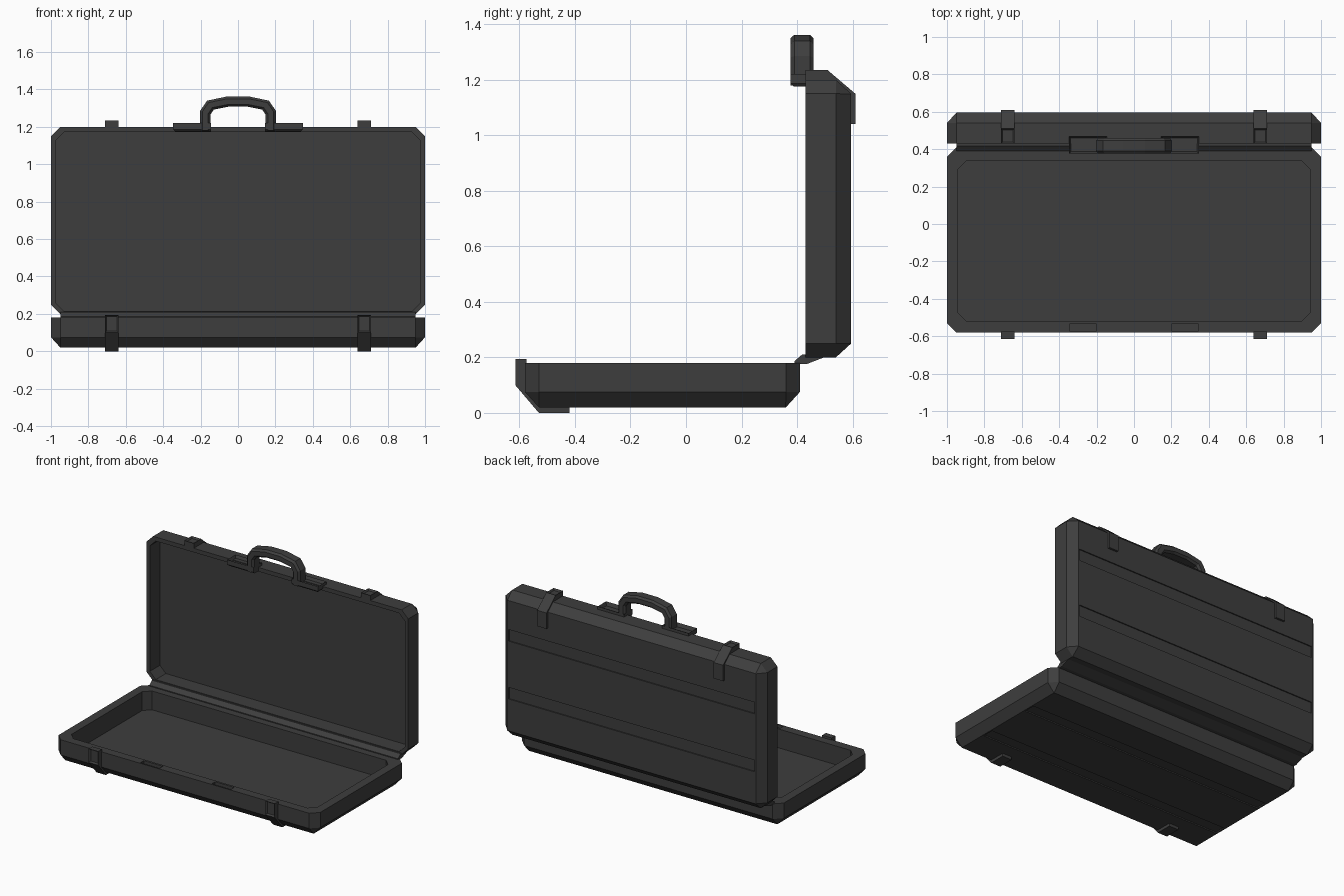
import bpy, bmesh

if "Cube" in bpy.data.objects:
    bpy.data.objects.remove(bpy.data.objects["Cube"])

mat = bpy.data.materials.new("charcoal_plastic")
mat.diffuse_color = (0.048, 0.048, 0.048, 1)
mat.use_nodes = True
mat.node_tree.nodes["Principled BSDF"].inputs["Base Color"].default_value = mat.diffuse_color


# Each half is described by x, u (distance from its free edge), d (depth from its opening)
def tray_map(x, u, d):
    return (x, -0.58 + u, 0.18 - d)


def lid_map(x, u, d):
    return (x, 0.43 + d, 1.2 - u)


def world(x, y, z):
    return (x, y, z)


def finish(bm, name):
    bmesh.ops.remove_doubles(bm, verts=bm.verts, dist=1e-5)
    bmesh.ops.recalc_face_normals(bm, faces=bm.faces)
    me = bpy.data.meshes.new(name)
    bm.to_mesh(me)
    bm.free()
    me.materials.append(mat)
    ob = bpy.data.objects.new(name, me)
    bpy.context.collection.objects.link(ob)
    return ob


def loft(bm, rings, closed=False):
    """Skin a list of equal-length vertex rings, capping the ends."""
    vs = [[bm.verts.new(p) for p in r] for r in rings]
    n = len(vs[0])
    for a, b in zip(vs, vs[1:]):
        for i in range(n):
            bm.faces.new((a[i], a[(i + 1) % n], b[(i + 1) % n], b[i]))
    bm.faces.new(vs[0])
    bm.faces.new(vs[-1])


def octagon(f, hx, u0, u1, c, d):
    pts = [(hx, u0 + c), (hx, u1 - c), (hx - c, u1), (-hx + c, u1),
           (-hx, u1 - c), (-hx, u0 + c), (-hx + c, u0), (hx - c, u0)]
    return [f(x, u, d) for x, u in pts]


def box(name, f, x0, x1, u0, u1, d0, d1):
    bm = bmesh.new()
    loft(bm, [[f(x0, u0, d), f(x1, u0, d), f(x1, u1, d), f(x0, u1, d)] for d in (d0, d1)])
    return finish(bm, name)


def shell(name, f, length, depth, hx, u0, u1, c, floor, notches):
    bm = bmesh.new()
    loft(bm, [octagon(f, hx, u0, u1, c, floor),
              octagon(f, hx, u0, u1, c, 0),
              octagon(f, 1, 0, length, 0.05, 0),
              octagon(f, 1, 0, length, 0.05, depth - 0.055),
              octagon(f, 0.95, 0.05, length - 0.05, 1e-3, depth)])
    ob = finish(bm, name)
    # long shallow grooves in the outer face, plus handle notches in the rim
    cutters = [box("cutter", f, -0.94, 0.94, u, u + 0.08, depth - 0.008, depth + 0.05)
               for u in (0.25, 0.65)]
    if notches:
        cutters += [box("cutter", f, min(s * 0.2, s * 0.345), max(s * 0.2, s * 0.345),
                        0.008, 0.045, -0.02, 0.02) for s in (-1, 1)]
    for c_ob in cutters:
        m = ob.modifiers.new("cut", 'BOOLEAN')
        m.operation, m.solver, m.object = 'DIFFERENCE', 'EXACT', c_ob
    dg = bpy.context.evaluated_depsgraph_get()
    dg.update()
    me = bpy.data.meshes.new_from_object(ob.evaluated_get(dg))
    ob.modifiers.clear()
    ob.data = me
    for c_ob in cutters:
        bpy.data.objects.remove(c_ob)
    return ob


def recess(bm, face, margin, depth):
    bmesh.ops.inset_region(bm, faces=[face], thickness=margin, depth=0)
    bmesh.ops.translate(bm, verts=face.verts, vec=face.normal * -depth)


def latch(name, f, x, start):
    """Strap wrapped around the free edge, with a recessed clip panel."""
    prof = [(-0.035, start), (-0.035, 0.08), (0.05, 0.18), (0.16, 0.18),
            (0.16, 0.155), (0.05, 0.155), (0.005, 0.1), (0.005, start)]
    bm = bmesh.new()
    loft(bm, [[f(x + s * 0.036, u, d) for u, d in prof] for s in (-1, 1)])
    bmesh.ops.recalc_face_normals(bm, faces=bm.faces)
    bm.faces.ensure_lookup_table()
    recess(bm, bm.faces[0], 0.011, 0.012)
    return finish(bm, name)


# Case halves
shell("tray", tray_map, 0.99, 0.16, 0.94, 0.06, 0.92, 0.045, 0.13, True)
shell("lid", lid_map, 1.0, 0.165, 0.975, 0.028, 0.985, 0.045, 0.11, False)

# Latches
for s, side in ((-1, "left"), (1, "right")):
    latch("tray_latch_" + side, tray_map, s * 0.675, -0.015)
    latch("lid_latch_" + side, lid_map, s * 0.675, 0.0)

# Hinge strip joining the halves
bm = bmesh.new()
hinge = [(0.39, 0.176), (0.39, 0.186), (0.418, 0.21), (0.435, 0.21), (0.5, 0.201), (0.435, 0.176)]
loft(bm, [[(x, y, z) for y, z in hinge] for x in (-0.95, 0.95)])
finish(bm, "hinge")

# Handle mounting pads with hollow tops
for s, side in ((-1, "left"), (1, "right")):
    bm = bmesh.new()
    x0, x1 = s * 0.145, s * 0.347
    loft(bm, [[(x0, 0.39, 1.175), (x1 - s * 0.01, 0.39, 1.175),
               (x1 - s * 0.01, 0.455, 1.175), (x0, 0.455, 1.175)]] +
             [[(x0, 0.377, z), (x1, 0.377, z), (x1, 0.468, z), (x0, 0.468, z)]
              for z in (1.187, 1.22)])
    bmesh.ops.recalc_face_normals(bm, faces=bm.faces)
    top = max(bm.faces, key=lambda f: f.calc_center_median().z)
    recess(bm, top, 0.014, 0.025)
    finish(bm, "handle_pad_" + side)

# Handle: bevelled section swept along paired outer and inner outlines
outer = [(0.203, 1.18), (0.203, 1.285), (0.165, 1.34), (0.06, 1.362)]
inner = [(0.148, 1.18), (0.148, 1.265), (0.13, 1.292), (0.05, 1.308)]
pairs = list(zip(outer, inner))
pairs += [((-a[0], a[1]), (-b[0], b[1])) for a, b in reversed(pairs)]
section = [(-0.028, 0), (-0.042, 0.22), (-0.042, 0.78), (-0.028, 1),
           (0.028, 1), (0.042, 0.78), (0.042, 0.22), (0.028, 0)]
bm = bmesh.new()
loft(bm, [[(a[0] + (b[0] - a[0]) * t, 0.418 + y, a[1] + (b[1] - a[1]) * t)
           for y, t in section] for a, b in pairs])
finish(bm, "handle")
